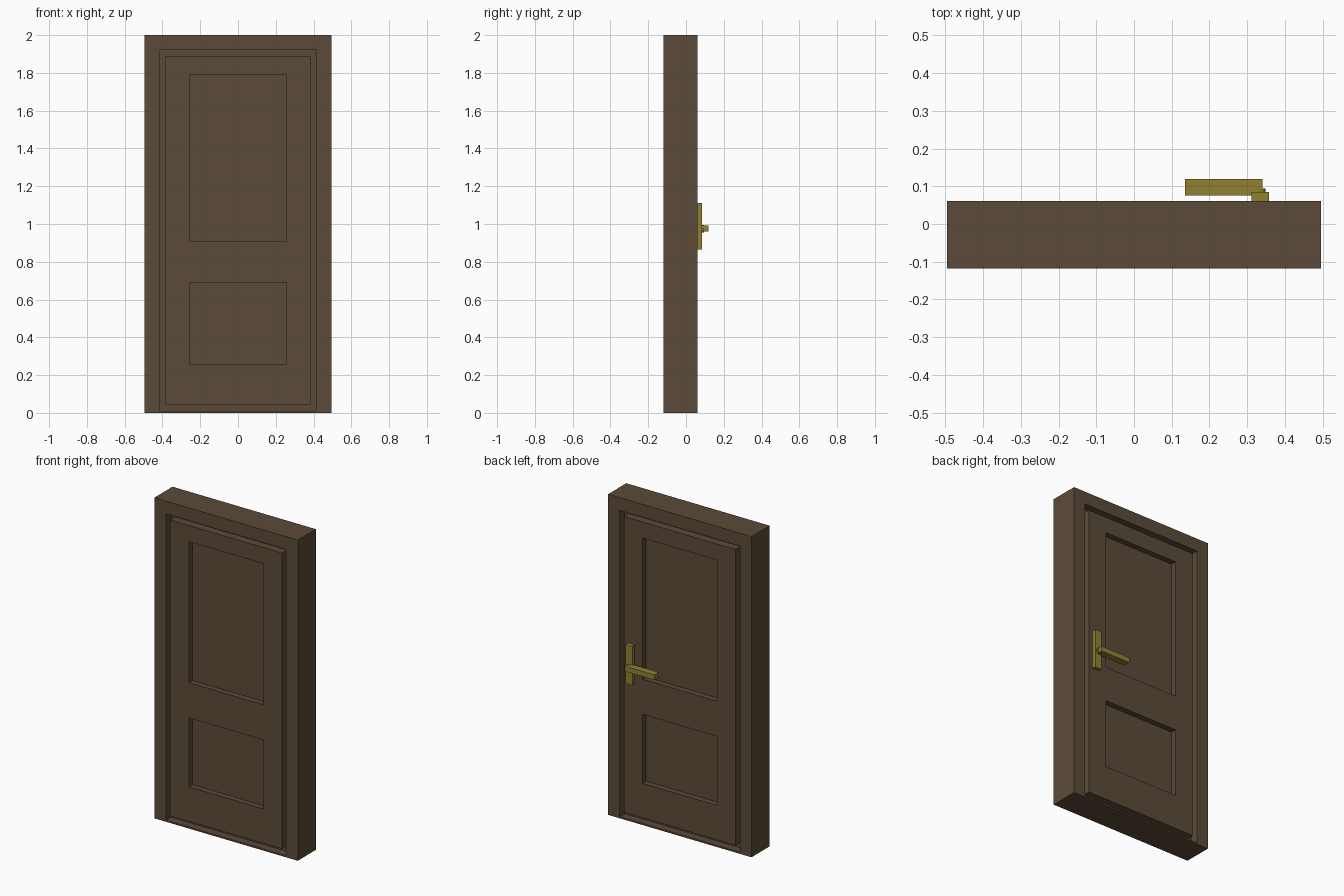
import bpy, bmesh, math
from mathutils import Vector

if "Cube" in bpy.data.objects:
    bpy.data.objects.remove(bpy.data.objects["Cube"])

BACK, FRONT = 0.061, -0.118      # faces of the door assembly
GROOVE, PANEL = 0.05, 0.036      # recess depths, same on both sides


def material(name, rgb):
    m = bpy.data.materials.new(name)
    m.diffuse_color = (*rgb, 1)
    m.use_nodes = True
    m.node_tree.nodes["Principled BSDF"].inputs["Base Color"].default_value = m.diffuse_color
    return m


wood = material("dark_wood", (0.105, 0.070, 0.041))
brass = material("brass", (0.285, 0.215, 0.032))


def finish(name, bm, mat):
    bmesh.ops.recalc_face_normals(bm, faces=bm.faces[:])
    mesh = bpy.data.meshes.new(name)
    bm.to_mesh(mesh)
    bm.free()
    mesh.materials.append(mat)
    ob = bpy.data.objects.new(name, mesh)
    bpy.context.collection.objects.link(ob)
    return ob


def pierced_board(name, rect, holes, y0, y1, mat):
    """Board in the xz plane with rectangular openings; rects are x0, x1, z0, z1."""
    rects = [rect] + holes
    xs = sorted({v for r in rects for v in r[:2]})
    zs = sorted({v for r in rects for v in r[2:]})
    bm = bmesh.new()
    grid = {(i, k): bm.verts.new((x, y0, z))
            for i, x in enumerate(xs) for k, z in enumerate(zs)}
    for i in range(len(xs) - 1):
        for k in range(len(zs) - 1):
            cx, cz = (xs[i] + xs[i + 1]) / 2, (zs[k] + zs[k + 1]) / 2
            if any(h[0] < cx < h[1] and h[2] < cz < h[3] for h in holes):
                continue
            bm.faces.new([grid[i, k], grid[i + 1, k], grid[i + 1, k + 1], grid[i, k + 1]])
    out = bmesh.ops.extrude_face_region(bm, geom=bm.faces[:], use_keep_orig=True)
    moved = [g for g in out["geom"] if isinstance(g, bmesh.types.BMVert)]
    bmesh.ops.translate(bm, verts=moved, vec=Vector((0, y1 - y0, 0)))
    return finish(name, bm, mat)


def box(name, x0, x1, y0, y1, z0, z1, mat):
    return pierced_board(name, (x0, x1, z0, z1), [], y0, y1, mat)


# Outer frame, and the stop that closes the groove around the leaf
opening = (-0.415, 0.415, 0.01, 1.92)
leaf = (-0.385, 0.385, 0.045, 1.89)
panels = [(-0.257, 0.257, 0.91, 1.79), (-0.257, 0.257, 0.26, 0.69)]
pierced_board("door_frame", (-0.495, 0.495, 0, 2), [opening], FRONT, BACK, wood)
pierced_board("door_stop", opening, [leaf], FRONT + GROOVE, BACK - GROOVE, wood)

# Door leaf with two sunken panels
pierced_board("door_leaf", leaf, panels, FRONT, BACK, wood)
for name, r in zip(("upper_panel", "lower_panel"), panels):
    box(name, *r[:2], FRONT + PANEL, BACK - PANEL, *r[2:], wood)

# Handle on the back only
box("handle_plate", 0.311, 0.358, BACK, 0.085, 0.865, 1.11, brass)
box("handle_lever", 0.135, 0.340, 0.075, 0.119, 0.959, 0.991, brass)
bm = bmesh.new()
bmesh.ops.create_cone(bm, cap_ends=True, segments=16, radius1=0.019, radius2=0.019, depth=0.02)
neck = finish("handle_neck", bm, brass)
neck.rotation_euler.x = math.pi / 2
neck.location = (0.330, 0.084, 0.975)
